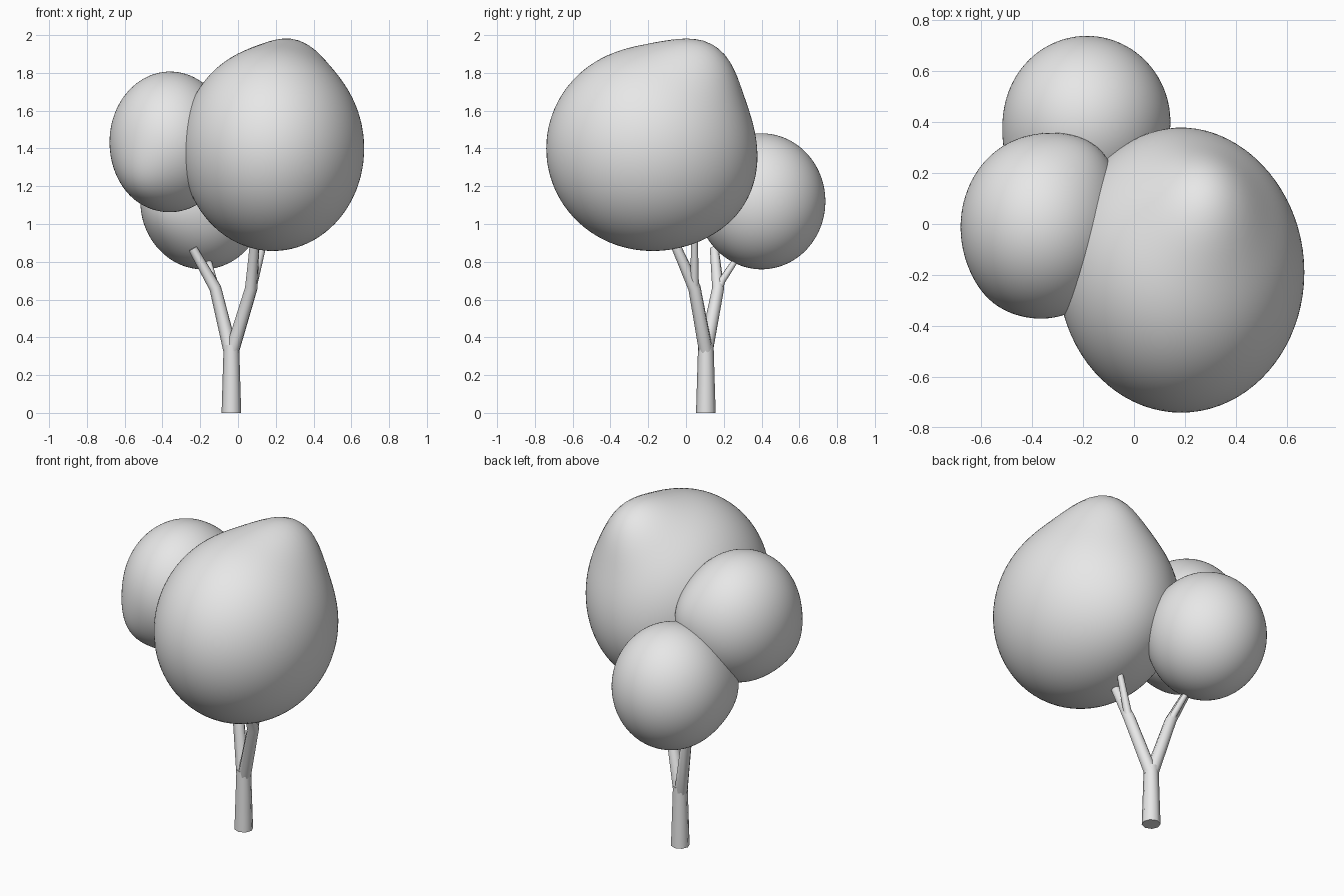
import bpy
import bmesh
import math
from mathutils import Vector

cube = bpy.data.objects.get("Cube")
if cube:
    bpy.data.objects.remove(cube, do_unlink=True)

grey = bpy.data.materials.new("plain grey")
grey.use_nodes = True
grey.diffuse_color = (0.8, 0.8, 0.8, 1)
for node in grey.node_tree.nodes:
    if node.type == 'BSDF_PRINCIPLED':
        node.inputs["Base Color"].default_value = grey.diffuse_color


def select_only(obj):
    bpy.ops.object.select_all(action='DESELECT')
    obj.select_set(True)
    bpy.context.view_layer.objects.active = obj


def foliage(name, centre, radii, bumps):
    """Ellipsoid whose surface swells towards each bump (direction, amount, sharpness)."""
    bm = bmesh.new()
    bmesh.ops.create_icosphere(bm, subdivisions=5, radius=1)
    for v in bm.verts:
        n = v.co.normalized()
        swell = 1 + sum(amount * math.exp((n.dot(Vector(d).normalized()) - 1) * sharp)
                        for d, amount, sharp in bumps)
        v.co = Vector(c + r * k * swell for c, r, k in zip(centre, radii, n))
    mesh = bpy.data.meshes.new(name)
    bm.to_mesh(mesh)
    bm.free()
    mesh.materials.append(grey)
    mesh.shade_smooth()
    obj = bpy.data.objects.new(name, mesh)
    bpy.context.collection.objects.link(obj)


def limb(name, points):
    """Tapered eight-sided tube through (x, y, z, radius) points."""
    curve = bpy.data.curves.new(name, 'CURVE')
    curve.dimensions = '3D'
    curve.bevel_depth = 1
    curve.bevel_resolution = 2
    curve.use_fill_caps = True
    spline = curve.splines.new('POLY')
    spline.points.add(len(points) - 1)
    for p, (x, y, z, r) in zip(spline.points, points):
        p.co = (x, y, z, 1)
        p.radius = r
    curve.materials.append(grey)
    obj = bpy.data.objects.new(name, curve)
    bpy.context.collection.objects.link(obj)
    select_only(obj)
    bpy.ops.object.convert(target='MESH')
    bpy.ops.object.shade_smooth_by_angle(angle=math.radians(50))


# Trunk and its two forks, each with a side twig
limb("trunk", [(-.035, .105, 0, .052), (-.035, .105, .36, .041)])
limb("front_branch", [(-.03, .105, .33, .038), (.07, .045, .66, .034), (.09, -.07, .92, .025)])
limb("front_twig", [(.065, .047, .62, .024), (.09, .045, .72, .022), (.15, .045, .96, .017)])
limb("back_branch", [(-.04, .105, .33, .038), (-.12, .17, .66, .032), (-.24, .15, .87, .024)])
limb("back_twig", [(-.11, .16, .62, .022), (-.13, .19, .7, .02), (-.16, .27, .82, .016)])

# Three rounded foliage masses
foliage("large_foliage", (.185, -.19, 1.4), (.483, .55, .54),
        [((.25, .6, 1.0), .2, 12), ((0, .85, -.5), .06, 5)])
foliage("side_foliage", (-.36, -.01, 1.435), (.32, .36, .372),
        [((-.55, -.7, -.6), .1, 10), ((.6, .75, .1), .1, 8)])
foliage("back_foliage", (-.185, .4, 1.12), (.328, .338, .36),
        [((-.75, -.8, -.1), .12, 8)])
